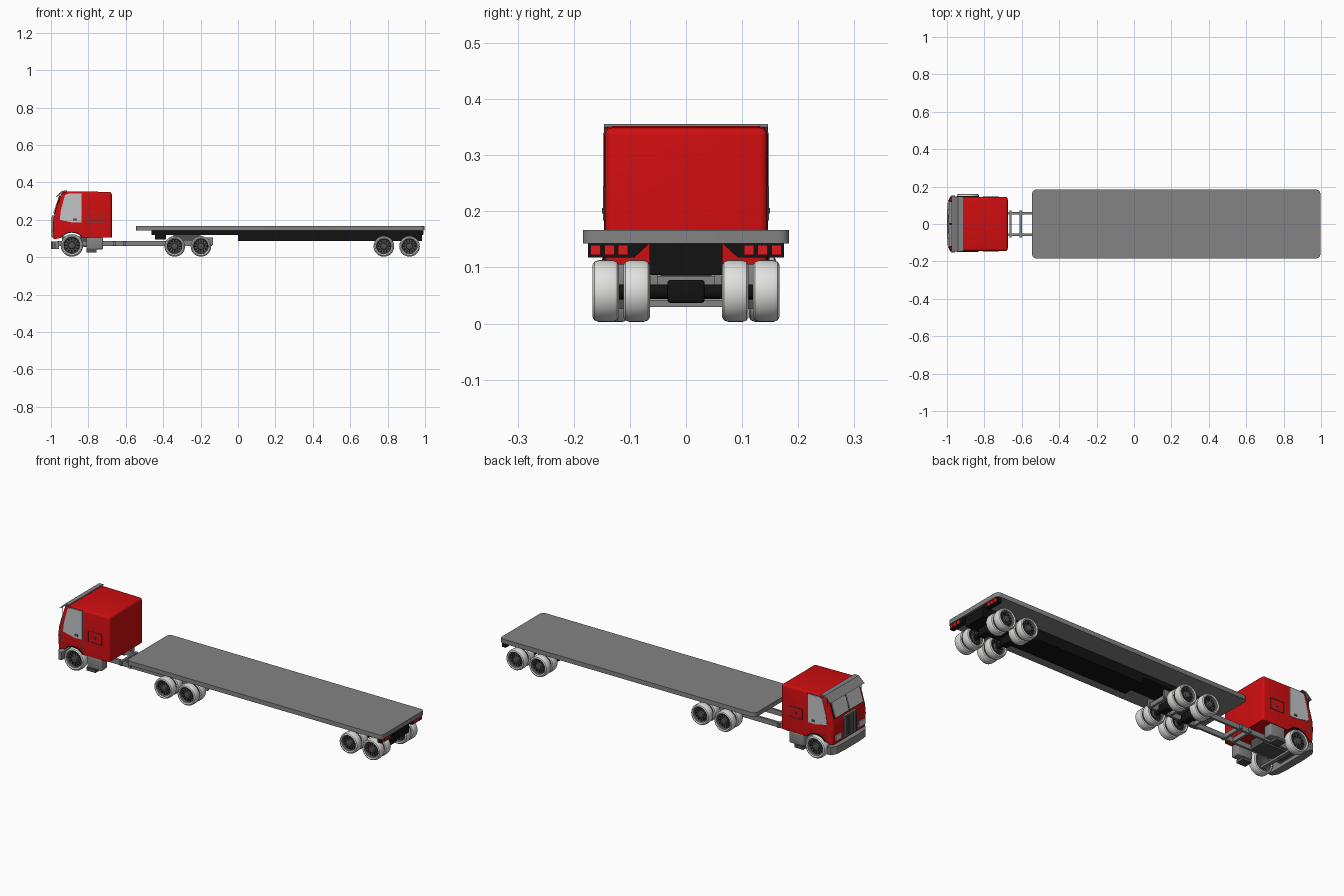
import bpy, bmesh, math
from mathutils import Matrix, Vector

cube = bpy.data.objects.get("Cube")
if cube:
    bpy.data.objects.remove(cube, do_unlink=True)


def material(name, r, g, b):
    m = bpy.data.materials.new(name)
    m.use_nodes = True
    m.diffuse_color = (r, g, b, 1)
    m.node_tree.nodes["Principled BSDF"].inputs["Base Color"].default_value = (r, g, b, 1)
    return m


RED = material("cab red", 0.62, 0.004, 0.005)
GREY = material("metal grey", 0.23, 0.23, 0.23)
DARK = material("dark grey", 0.08, 0.08, 0.08)
BLACK = material("black", 0.006, 0.006, 0.006)
TYRE = material("tyre off white", 0.75, 0.75, 0.74)
GLASS = material("glass light grey", 0.55, 0.56, 0.57)
LAMP = material("lamp red", 0.75, 0.01, 0.012)


def finish(name, bm, *mats, smooth=None):
    bmesh.ops.recalc_face_normals(bm, faces=bm.faces)
    mesh = bpy.data.meshes.new(name)
    bm.to_mesh(mesh)
    bm.free()
    for m in mats:
        mesh.materials.append(m)
    ob = bpy.data.objects.new(name, mesh)
    bpy.context.collection.objects.link(ob)
    if smooth:
        bpy.ops.object.select_all(action="DESELECT")
        ob.select_set(True)
        bpy.context.view_layer.objects.active = ob
        bpy.ops.object.shade_smooth_by_angle(angle=math.radians(smooth))
    return ob


def add_box(bm, x, y, z):
    lo, hi = Vector((x[0], y[0], z[0])), Vector((x[1], y[1], z[1]))
    d = hi - lo
    mat = Matrix.Translation((lo + hi) / 2) @ Matrix.Diagonal((abs(d.x), abs(d.y), abs(d.z), 1))
    return bmesh.ops.create_cube(bm, size=1, matrix=mat)["verts"]


def box(name, x, y, z, mat, bevel=0, vertical_only=False):
    bm = bmesh.new()
    add_box(bm, x, y, z)
    if bevel:
        edges = [e for e in bm.edges if not vertical_only
                 or abs(e.verts[0].co.z - e.verts[1].co.z) > 1e-5]
        bmesh.ops.bevel(bm, geom=edges, offset=bevel, segments=3, profile=0.5, affect="EDGES")
    return finish(name, bm, mat, smooth=35 if bevel else None)


def prism_mesh(points, lo, hi, axis="y"):
    # Extrude an outline drawn in the plane across the given axis
    place = (lambda a, b: (a, lo, b)) if axis == "y" else (lambda a, b: (lo, a, b))
    bm = bmesh.new()
    face = bm.faces.new([bm.verts.new(place(*p)) for p in points])
    out = bmesh.ops.extrude_face_region(bm, geom=[face])["geom"]
    move = Vector((0, hi - lo, 0)) if axis == "y" else Vector((hi - lo, 0, 0))
    bmesh.ops.translate(bm, vec=move, verts=[v for v in out if isinstance(v, bmesh.types.BMVert)])
    return bm


def prism(name, points, lo, hi, mat, axis="y"):
    return finish(name, prism_mesh(points, lo, hi, axis), mat)


def rod(name, x, z, y0, y1, r, mat):
    bm = bmesh.new()
    turn = Matrix.Translation((x, (y0 + y1) / 2, z)) @ Matrix.Rotation(math.pi / 2, 4, "X")
    bmesh.ops.create_cone(bm, cap_ends=True, segments=20, radius1=r, radius2=r,
                          depth=abs(y1 - y0), matrix=turn)
    return finish(name, bm, mat, smooth=40)


def frame(name, x, z, y, mat, t=0.003):
    # Thin rectangular seam lying on a side panel
    bm = bmesh.new()
    for a in z:
        add_box(bm, x, y, (a - t / 2, a + t / 2))
    for a in x:
        add_box(bm, (a - t / 2, a + t / 2), y, z)
    return finish(name, bm, mat)


# Wheel section as (width fraction, radius fraction), outer hub to inner hub
SECTION = [(.42, 0), (.42, .14), (.36, .3), (.15, .34), (.15, .66), (.38, .73), (.45, .77),
           (.5, .85), (.43, .95), (.27, 1), (-.27, 1), (-.43, .95), (-.5, .85), (-.45, .77),
           (-.3, .72), (-.1, .4), (-.1, 0)]


def wheel(name, x, y, z, r, w, side):
    bm = bmesh.new()
    verts = [bm.verts.new((0, a * w, b * r)) for a, b in SECTION]
    edges = [bm.edges.new(p) for p in zip(verts, verts[1:])]
    bmesh.ops.spin(bm, geom=verts + edges, axis=(0, 1, 0), cent=(0, 0, 0),
                   angle=math.tau, steps=36, use_duplicate=False)
    bmesh.ops.remove_doubles(bm, verts=bm.verts, dist=1e-5)
    for f in bm.faces:
        radii = [math.hypot(v.co.x, v.co.z) / r for v in f.verts]
        f.material_index = 0 if min(radii) > .76 else 1
    # Vent slots around the rim
    for i in range(12):
        vs = add_box(bm, (-.06 * r, .06 * r), (.14 * w, .2 * w), (.42 * r, .62 * r))
        bmesh.ops.rotate(bm, verts=vs, cent=(0, 0, 0), matrix=Matrix.Rotation(i * math.tau / 12, 3, "Y"))
        for f in {f for v in vs for f in v.link_faces}:
            f.material_index = 2
    bmesh.ops.transform(bm, verts=bm.verts,
                        matrix=Matrix.Translation((x, y, z)) @ Matrix.Diagonal((1, side, 1, 1)))
    finish(name, bm, TYRE, DARK, BLACK, smooth=35)


# Cab shell: side outline with wheel arch, rounded above the sills
WX, WZ, ARCH = -.888, .063, .068
arch = [(WX + ARCH * math.cos(t), WZ + ARCH * math.sin(t))
        for t in [math.radians(38 + i * 104 / 12) for i in range(13)]]
outline = [(-.675, .105)] + arch + [(-.985, .095), (-.99, .17), (-.985, .215), (-.968, .275),
                                    (-.943, .345), (-.915, .352), (-.675, .349)]
bm = prism_mesh(outline, -.145, .145)
soft = [e for e in bm.edges if all(v.co.z > .09 and math.hypot(v.co.x - WX, v.co.z - WZ) > .075
                                   for v in e.verts)
        and not all(v.co.z < .11 for v in e.verts)]
bmesh.ops.bevel(bm, geom=soft, offset=.014, segments=4, profile=.5, affect="EDGES", clamp_overlap=True)
finish("cab_shell", bm, RED, smooth=35)

# Sun visor, grille and front glazing
prism("sun_visor", [(-.975, .322), (-.968, .322), (-.935, .347), (-.915, .35), (-.915, .356), (-.94, .355)],
      -.146, .146, GREY)
prism("windscreen_surround", [(-.984, .231), (-.978, .231), (-.948, .327), (-.955, .327)], -.125, .125, BLACK)
box("grille_frame", (-.994, -.982), (-.052, .052), (.105, .222), GREY)
bm = bmesh.new()
for i in range(9):
    y = -.044 + i * .011
    add_box(bm, (-.996, -.99), (y - .002, y + .002), (.112, .216))
finish("grille_slots", bm, DARK)

# Bumper swept around the nose, with dark slots
bumper = [(-.958, .152), (-.978, .152), (-.995, .125), (-1, .06)]
bumper += [(x, -y) for x, y in reversed(bumper)]
bm = bmesh.new()
face = bm.faces.new([bm.verts.new((x, y, .043)) for x, y in bumper])
out = bmesh.ops.extrude_face_region(bm, geom=[face])["geom"]
bmesh.ops.translate(bm, vec=(0, 0, .042), verts=[v for v in out if isinstance(v, bmesh.types.BMVert)])
finish("bumper", bm, GREY)
box("bumper_plate", (-1, -.996), (-.02, .02), (.053, .073), DARK)

# Parts repeated on both sides
for s, side in ((1, "left"), (-1, "right")):
    prism("windscreen_" + side, [(-.988, .236), (-.98, .236), (-.952, .323), (-.959, .323)],
          s * .004, s * .12, GLASS)
    skin = (s * .144, s * .1475)
    frame("door_seam_" + side, (-.955, -.835), (.135, .342), (s * .144, s * .146), DARK, .002)
    prism("side_window_" + side, [(-.953, .2), (-.947, .25), (-.925, .332), (-.905, .34), (-.838, .34),
                                  (-.838, .185), (-.885, .185)], *skin, GLASS)
    box("door_handle_" + side, (-.882, -.862), (s * .144, s * .15), (.196, .206), DARK)
    frame("locker_seam_" + side, (-.802, -.722), (.185, .243), skin, DARK)
    box("locker_latch_" + side, (-.768, -.756), skin, (.208, .218), DARK)
    prism("arch_trim_" + side,
          arch + [(WX + (x - WX) * 1.07, WZ + (z - WZ) * 1.07) for x, z in reversed(arch)],
          s * .14, s * .149, BLACK)
    box("headlight_" + side, (-.994, -.982), (s * .075, s * .125), (.112, .142), GLASS)
    box("fuel_tank_" + side, (-.81, -.722), (s * .095, s * .145), (.042, .106), GREY, .006)
    box("cab_step_" + side, (-.81, -.757), (s * .1, s * .148), (.026, .044), DARK)
    box("frame_rail_" + side, (-.965, -.14), (s * .051, s * .063), (.06, .087), GREY)
    box("rail_tail_" + side, (-.2, -.135), (s * .051, s * .063), (.066, .106), GREY)
    # Rear lamp panel with three lamps
    prism("lamp_panel_" + side, [(s * .175, .118), (s * .175, .144), (s * .064, .144), (s * .092, .118)],
          .965, .988, BLACK, axis="x")
    for i in range(3):
        y = .112 + i * .0245
        box(f"tail_lamp_{side}_{i}", (.985, .991), (s * (y - .009), s * (y + .009)), (.122, .14), LAMP)
    # Wheels: single steering wheel, dual pairs elsewhere
    wheel("steer_wheel_" + side, WX, .005 + s * .131, WZ, .06, .048, s)
    for i, x in enumerate((-.338, -.198, .78, .917)):
        wheel(f"outer_wheel_{side}_{i}", x, s * .143, .058, .055, .047, s)
        wheel(f"inner_wheel_{side}_{i}", x, s * .088, .058, .055, .047, -s)

# Tractor chassis
for i, x in enumerate((-.955, -.83, -.66, -.605, -.42, -.27, -.15)):
    wide = .072 if i in (2, 3) else .055
    box(f"cross_member_{i}", (x - .006, x + .006), (-wide, wide), (.062, .085), GREY)
box("engine_block", (-.94, -.76), (-.045, .045), (.055, .11), DARK)
box("coupling_plate", (-.345, -.2), (-.06, .06), (.086, .12), DARK)
box("steer_axle", (WX - .01, WX + .01), (-.115, .115), (.03, .042), GREY)

# Axles with centre housings
for i, x in enumerate((-.338, -.198, .78, .917)):
    rod(f"axle_{i}", x, .057, -.15, .15, .013, BLACK)
    box(f"axle_housing_{i}", (x - .022, x + .022), (-.033, .033), (.037, .078), BLACK, .005)

# Trailer deck and under-frame
box("trailer_deck", (-.545, .996), (-.184, .184), (.143, .167), GREY, .02, True)
box("trailer_neck", (-.462, .0), (-.065, .065), (.12, .144), BLACK)
box("neck_block", (-.445, -.385), (-.065, .065), (.094, .121), BLACK)
box("trailer_beam", (0, .985), (-.065, .065), (.087, .144), BLACK)
